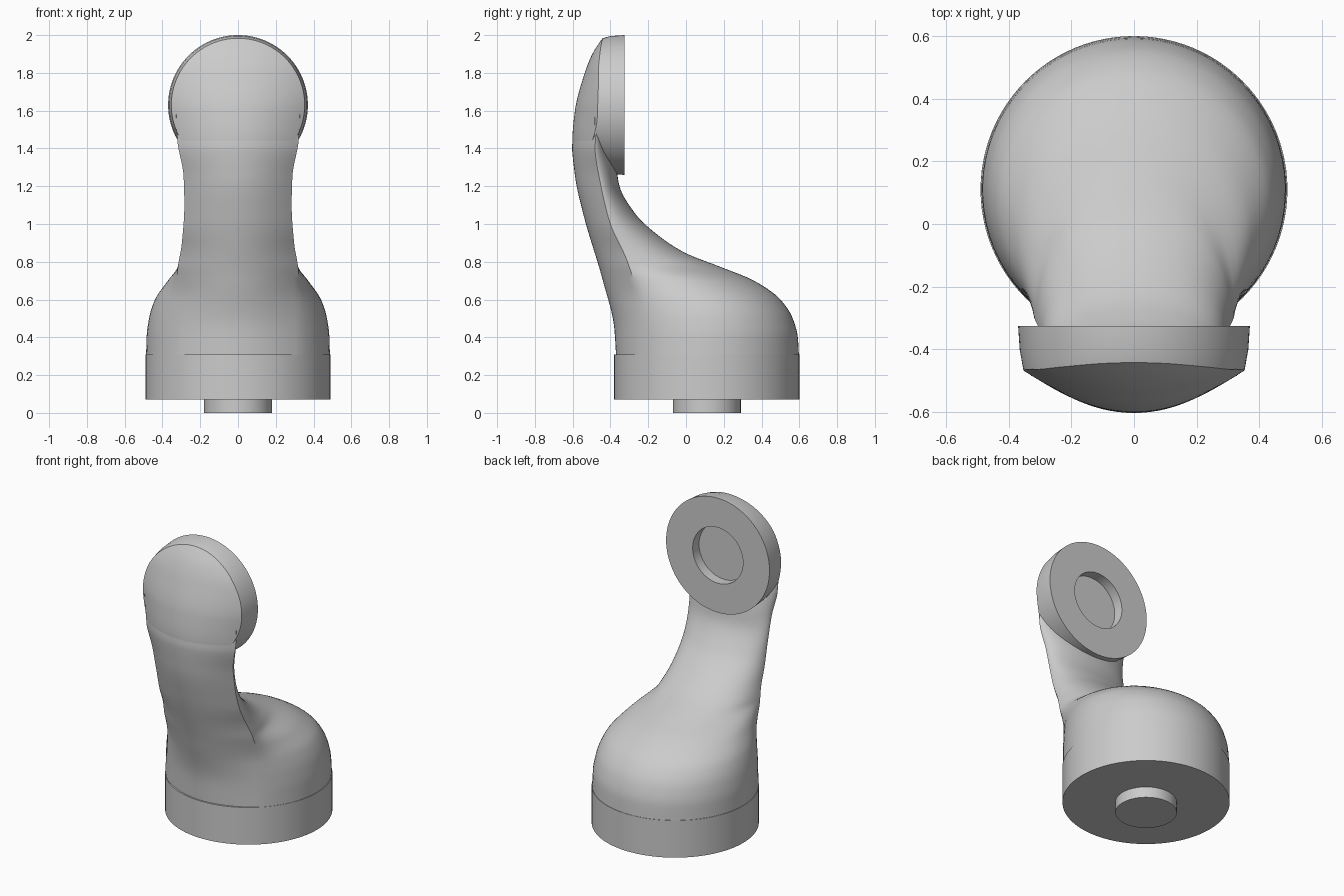
import bpy, bmesh, math

cube = bpy.data.objects.get("Cube")
if cube:
    bpy.data.objects.remove(cube, do_unlink=True)

BASE_Y, BASE_R = 0.11, 0.49
HEAD_Z, HEAD_R, HOLE_R = 1.63, 0.37, 0.18
HEAD_BACK, HOLE_FLOOR = -0.325, -0.39


def curve(*keys):
    """Smooth function of height through (z, value) keys, without overshoot."""
    slopes = [(b[1] - a[1]) / (b[0] - a[0]) for a, b in zip(keys, keys[1:])]
    tangents = [slopes[0]]
    for a, b in zip(slopes, slopes[1:]):
        tangents.append(2 * a * b / (a + b) if a * b > 0 else 0)
    tangents.append(slopes[-1])

    def value(z):
        z = min(max(z, keys[0][0]), keys[-1][0])
        i = 0
        while i < len(slopes) - 1 and z > keys[i + 1][0]:
            i += 1
        (z0, v0), (z1, v1) = keys[i], keys[i + 1]
        h = z1 - z0
        t = (z - z0) / h
        s = t * t * (3 - 2 * t)
        bend = t * (1 - t) * ((1 - t) * tangents[i] - t * tangents[i + 1])
        return v0 + (v1 - v0) * s + h * bend

    return value


# Side profile and width of the arm, by height
front_y = curve((.3, -.37), (.45, -.38), (.7, -.44), (1.05, -.543), (1.25, -.587),
                (1.45, -.605), (1.6, -.592), (1.8, -.54), (1.9, -.5), (2, -.435))
edge_y = curve((.3, -.25), (.6, -.255), (.8, -.31), (1, -.4), (1.2, -.45),
               (1.4, -.482), (1.6, -.487), (1.8, -.458), (2, -.36))
edge_x = curve((.3, .33), (.75, .32), (.9, .297), (1.1, .284), (1.25, .288),
               (1.45, .322), (1.63, .33))
flare = curve((.3, .157), (.4, .156), (.5, .145), (.6, .115), (.7, .05), (.78, 0), (2, 0))
back_y = curve((.3, .598), (.4, .592), (.5, .565), (.6, .5), (.7, .36), (.77, .19),
               (.85, -.01), (.95, -.16), (1.05, -.265), (1.2, -.352), (1.3, -.37),
               (1.42, -.405), (1.6, -.45))
sink = curve((1.4, 0), (1.6, .02))


def front_surface(x, z):
    return front_y(z) + (edge_y(z) - front_y(z)) * (x / edge_x(z)) ** 2


def finish(obj, name):
    obj.name = obj.data.name = name
    bpy.ops.object.select_all(action='DESELECT')
    obj.select_set(True)
    bpy.context.view_layer.objects.active = obj
    bpy.ops.object.shade_smooth_by_angle(angle=math.radians(30))


def loft(name, rings):
    """Skin a list of equal closed rings and cap both ends."""
    bm = bmesh.new()
    rows = [[bm.verts.new(p) for p in ring] for ring in rings]
    n = len(rows[0])
    for a, b in zip(rows, rows[1:]):
        for i in range(n):
            j = (i + 1) % n
            bm.faces.new((a[i], a[j], b[j], b[i]))
    bm.faces.new(rows[0])
    bm.faces.new(rows[-1])
    bmesh.ops.recalc_face_normals(bm, faces=bm.faces)
    mesh = bpy.data.meshes.new(name)
    bm.to_mesh(mesh)
    bm.free()
    obj = bpy.data.objects.new(name, mesh)
    bpy.context.collection.objects.link(obj)
    finish(obj, name)


def cylinder(name, radius, bottom, top):
    bpy.ops.mesh.primitive_cylinder_add(vertices=96, radius=radius, depth=top - bottom,
                                        location=(0, BASE_Y, (bottom + top) / 2))
    finish(bpy.context.object, name)


def arm_section(z, n_front=24, n_back=56):
    """Shallow front arc joined to a rounded back that flares near the base."""
    w, ye = edge_x(z), edge_y(z)
    wide = w + flare(z)
    a = math.acos(min(1, w / wide))
    cy = ye + BASE_R * math.sin(a)
    ring = []
    for i in range(n_front + 1):
        x = w * (2 * i / n_front - 1)
        ring.append((x, front_surface(x, z) + sink(z), z))
    for i in range(1, n_back):
        t = -a + (math.pi + 2 * a) * i / n_back
        depth = back_y(z) - cy if math.sin(t) > 0 else BASE_R
        ring.append((wide * math.cos(t), cy + depth * math.sin(t), z))
    return ring


def head_ring(radius, y=None, n=96):
    """Circle in the upright plane, flat at y or laid on the front surface."""
    ring = []
    for i in range(n):
        t = math.tau * i / n
        x, z = radius * math.cos(t), HEAD_Z + radius * math.sin(t)
        ring.append((x, front_surface(x, z) + .004 if y is None else y, z))
    return ring


# Base disc with its locating peg
cylinder("base_disc", BASE_R, .07, .31)
cylinder("base_peg", HOLE_R, 0, .08)

# Arm sweeping from the round base up to the head
steps = 72
loft("curved_arm", [arm_section(.3 + 1.3 * i / steps) for i in range(steps + 1)])

# Round head: recess, flat back, tapered rim, domed front
head = [head_ring(HOLE_R, HOLE_FLOOR), head_ring(HOLE_R, HEAD_BACK),
        head_ring(HEAD_R, HEAD_BACK), head_ring(HEAD_R - .005, -.4)]
head += [head_ring(.353 * (1 - i / 16)) for i in range(16)]
head.append(head_ring(.006))
loft("round_head", head)
